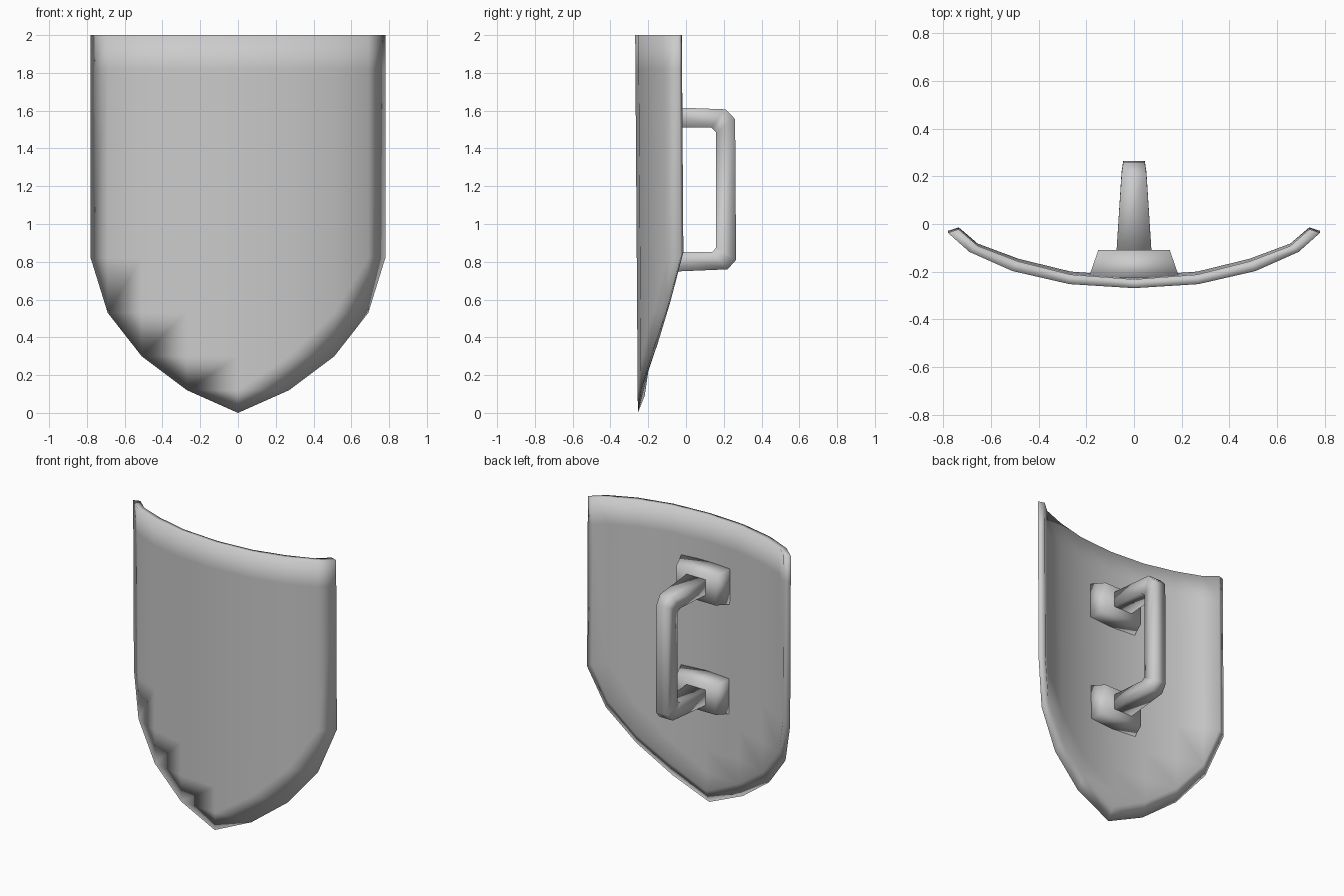
import bpy, bmesh

if "Cube" in bpy.data.objects:
    bpy.data.objects.remove(bpy.data.objects["Cube"], do_unlink=True)

grey = bpy.data.materials.new("plain_grey")
grey.use_nodes = True
colour = (0.6, 0.6, 0.6, 1)
grey.diffuse_color = colour
grey.node_tree.nodes["Principled BSDF"].inputs["Base Color"].default_value = colour


def finish(bm, name):
    """Turn a bmesh into a smooth grey object."""
    bmesh.ops.recalc_face_normals(bm, faces=bm.faces)
    for f in bm.faces:
        f.smooth = True
    mesh = bpy.data.meshes.new(name)
    bm.to_mesh(mesh)
    bm.free()
    mesh.materials.append(grey)
    obj = bpy.data.objects.new(name, mesh)
    bpy.context.collection.objects.link(obj)
    return obj


# Shield: curved columns (x, y, lower end z), from the middle to the side
FRONT = [(0, -.262, 0), (.27, -.245, .12), (.51, -.19, .30), (.69, -.11, .53), (.78, -.03, .82)]
BACK = [(0, -.225, .09), (.265, -.205, .22), (.485, -.15, .38), (.655, -.085, .59), (.735, -.015, .85)]


def skin(bm, columns):
    """Grid of columns whose lower ends step up along the pointed outline."""
    rows = [c[2] for c in columns] + [1.82, 2.0]
    verts = {}
    for i in range(-4, 5):
        x, y, _ = columns[abs(i)]
        for r in range(abs(i), len(rows)):
            z = rows[r]
            verts[i, r] = bm.verts.new((x if i >= 0 else -x, y + .007 * (1 - z), z))
    for i in range(-4, 4):
        for r in range(len(rows) - 1):
            keys = [(i, r), (i + 1, r), (i + 1, r + 1), (i, r + 1)]
            corners = [verts[k] for k in keys if k in verts]
            if len(corners) > 2:
                bm.faces.new(corners)
    return verts


bm = bmesh.new()
front, back = skin(bm, FRONT), skin(bm, BACK)
partner = {front[k]: back[k] for k in front}
# Rim joins the two skins along their open edges
for edge in [e for e in bm.edges if e.is_boundary and e.verts[0] in partner]:
    a, b = edge.verts
    bm.faces.new((a, b, partner[b], partner[a]))
finish(bm, "shield_body")

# Grip: square bar lofted through (outer y, outer z, inner y, inner z, half width)
GRIP = [(-.14, 1.62, -.14, 1.51, .075), (.21, 1.607, .135, 1.51, .052),
        (.26, 1.555, .16, 1.485, .045), (.265, .81, .16, .875, .045),
        (.22, .76, .14, .853, .052), (-.14, .745, -.14, .853, .075)]
bm = bmesh.new()
rings = []
for oy, oz, iy, iz, w in GRIP:
    rings.append([bm.verts.new(p) for p in
                  ((-w, oy, oz), (w, oy, oz), (w, iy, iz), (-w, iy, iz))])
for a, b in zip(rings, rings[1:]):
    for k in range(4):
        n = (k + 1) % 4
        bm.faces.new((a[k], a[n], b[n], b[k]))
bm.faces.new(rings[0])
bm.faces.new(rings[-1])
finish(bm, "grip")

# Mounting blocks, tapered away from the shield
for name, height in (("upper_mount", 1.56), ("lower_mount", .80)):
    bm = bmesh.new()
    bmesh.ops.create_cube(bm, size=2)
    for v in bm.verts:
        outer = v.co.y > 0
        v.co.x *= .15 if outer else .19
        v.co.z = height + v.co.z * (.10 if outer else .125)
        v.co.y = -.11 if outer else -.225
    finish(bm, name)
